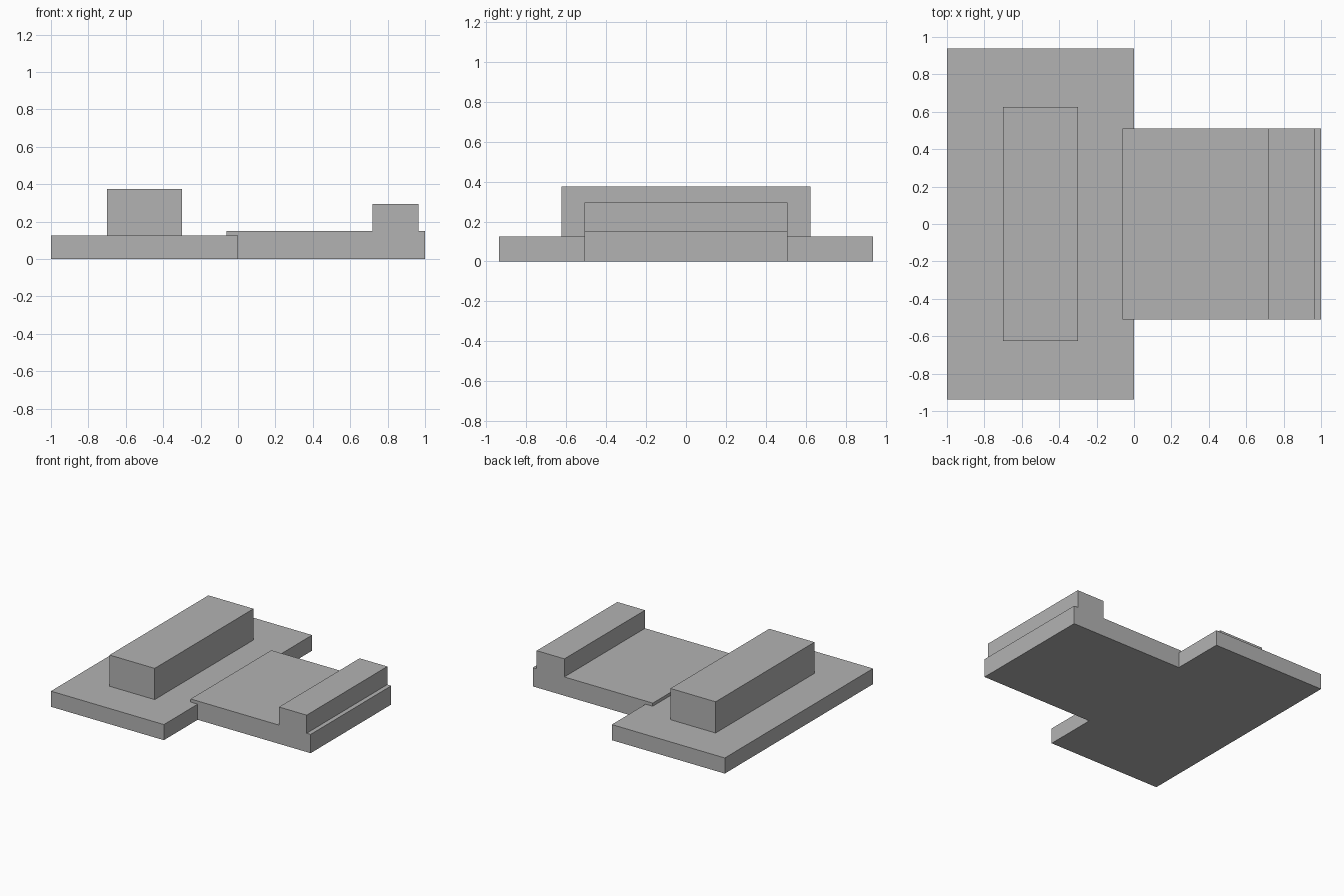
import bpy
import bmesh
from mathutils import Vector

cube = bpy.data.objects.get("Cube")
if cube:
    bpy.data.objects.remove(cube, do_unlink=True)

# Single plain grey for the whole model
grey = bpy.data.materials.new("plain grey")
grey.use_nodes = True
colour = (0.45, 0.45, 0.45, 1)
grey.diffuse_color = colour
grey.node_tree.nodes["Principled BSDF"].inputs["Base Color"].default_value = colour


def box(name, x, half_y, z):
    """Box spanning x and z ranges, symmetric in y."""
    low = Vector((x[0], -half_y, z[0]))
    high = Vector((x[1], half_y, z[1]))
    bm = bmesh.new()
    bmesh.ops.create_cube(bm, size=1)
    for v in bm.verts:
        v.co = (low + high) / 2 + v.co * (high - low)
    mesh = bpy.data.meshes.new(name)
    bm.to_mesh(mesh)
    bm.free()
    mesh.materials.append(grey)
    obj = bpy.data.objects.new(name, mesh)
    bpy.context.collection.objects.link(obj)
    return obj


# Wide slab with its tall block
box("wide_base", (-1, 0), 0.9375, (0, 0.125))
box("tall_block", (-0.7, -0.3), 0.625, (0.125, 0.375))

# Narrow slab, overlapping the wide one, with its low block
box("narrow_base", (-0.0625, 1), 0.51, (0, 0.15))
box("low_block", (0.72, 0.965), 0.51, (0.15, 0.295))
